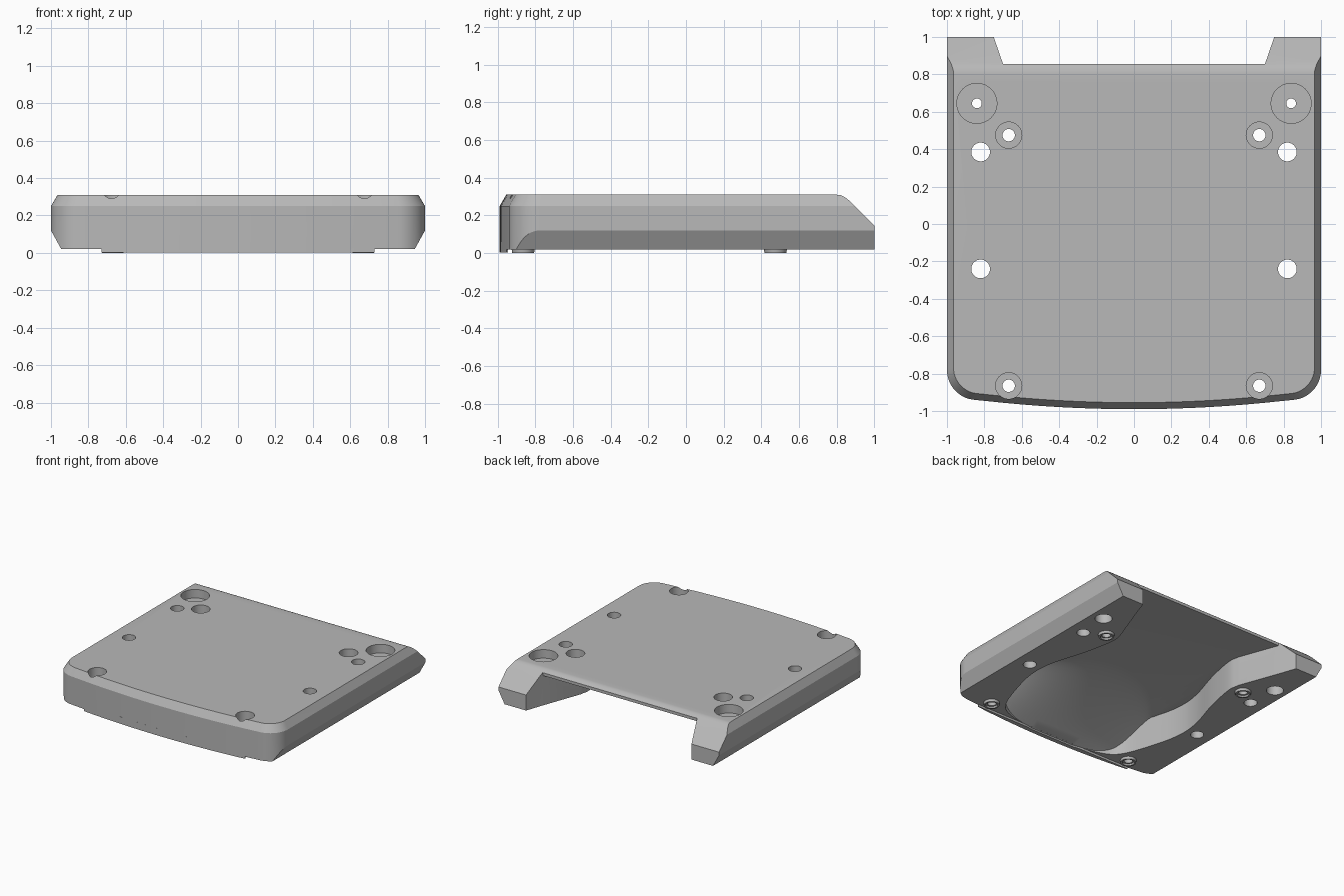
import bpy, bmesh, math
from mathutils import Vector

cube = bpy.data.objects.get("Cube")
if cube:
    bpy.data.objects.remove(cube, do_unlink=True)

grey = bpy.data.materials.new("plain grey")
grey.use_nodes = True
grey.diffuse_color = (0.48, 0.48, 0.48, 1)
grey.node_tree.nodes["Principled BSDF"].inputs["Base Color"].default_value = (0.48, 0.48, 0.48, 1)


def loft(name, rings):
    """Closed solid through equally sized rings of points."""
    bm = bmesh.new()
    loops = [[bm.verts.new(p) for p in ring] for ring in rings]
    n = len(loops[0])
    for a, b in zip(loops, loops[1:]):
        for i in range(n):
            j = (i + 1) % n
            bm.faces.new((a[i], a[j], b[j], b[i]))
    bm.faces.new(loops[0])
    bm.faces.new(loops[-1])
    bmesh.ops.recalc_face_normals(bm, faces=bm.faces)
    mesh = bpy.data.meshes.new(name)
    bm.to_mesh(mesh)
    bm.free()
    mesh.materials.append(grey)
    ob = bpy.data.objects.new(name, mesh)
    bpy.context.collection.objects.link(ob)
    return ob


def prism_z(name, pts, z0, z1):
    return loft(name, [[(x, y, z) for x, y in pts] for z in (z0, z1)])


def prism_y(name, pts, y0, y1):
    return loft(name, [[(x, y, z) for x, z in pts] for y in (y0, y1)])


def disc(name, x, y, r0, r1, z0, z1, n=40):
    ring = [(math.cos(math.tau * i / n), math.sin(math.tau * i / n)) for i in range(n)]
    return loft(name, [[(x + r * c, y + r * s, z) for c, s in ring]
                       for r, z in ((r0, z0), (r1, z1))])


def combine(target, tool, operation):
    mod = target.modifiers.new("combine", 'BOOLEAN')
    mod.operation, mod.solver, mod.object = operation, 'EXACT', tool
    bpy.context.view_layer.objects.active = target
    bpy.ops.object.modifier_apply(modifier=mod.name)
    bpy.data.objects.remove(tool, do_unlink=True)


def spline(pts, steps=6):
    """Smooth curve through the points."""
    p = [Vector(q) for q in pts]
    p = [2 * p[0] - p[1]] + p + [2 * p[-1] - p[-2]]
    out = []
    for a, b, c, d in zip(p, p[1:], p[2:], p[3:]):
        for k in range(steps):
            t = k / steps
            out.append(0.5 * (2 * b + (c - a) * t + (2 * a - 5 * b + 4 * c - d) * t * t
                              + (3 * b - a - 3 * c + d) * t ** 3))
    return [tuple(v) for v in out] + [tuple(p[-2])]


def front_y(x):
    return -0.99 + 0.07 * x * x


def outline(inset):
    """Plan with rounded front corners and a bowed front edge."""
    half, r = 1 - inset, 0.16 - inset * 0.6
    cx = half - r
    cy = front_y(cx) + inset + r
    right = [(half, 1.0)]
    right += [(cx + r * math.cos(a), cy - r * math.sin(a))
              for a in [math.radians(82 * i / 12) for i in range(13)]]
    front = [(cx * (1 - k / 10), front_y(cx * (1 - k / 10)) + inset) for k in range(1, 11)]
    side = right + front
    return side + [(-x, y) for x, y in reversed(side[:-1])]


# Main plate with a bevelled upper rim
plate = loft("base_plate", [[(x, y, z) for x, y in outline(i)]
                            for i, z in ((0, 0.02), (0, 0.25), (0.035, 0.31))])

# Sloped back with a soft upper edge
slope = [(0.8, 0.31), (0.825, 0.307), (0.85, 0.293), (0.875, 0.272), (1.0, 0.147),
         (1.2, 0.147), (1.2, 0.5), (0.8, 0.5)]
combine(plate, loft("back_cutter", [[(x, y, z) for y, z in slope] for x in (-1.2, 1.2)]), 'DIFFERENCE')

# Lower side chamfers
for s in (-1, 1):
    wedge = [(s * 1.011, 0.14), (s * 0.934, 0.0), (s * 1.2, 0.0), (s * 1.2, 0.14)]
    combine(plate, prism_y("side_cutter", wedge, -1.2, 1.2), 'DIFFERENCE')

# Thin lip under the front edge
arc = [(0.73 * k / 10, front_y(0.73 * k / 10)) for k in range(-10, 11)]
lip = prism_z("front_lip", arc + [(0.73, -0.945), (-0.73, -0.945)], 0.003, 0.06)
combine(plate, lip, 'UNION')

# Short feet around the screw holes
screws = [(s * 0.67, y) for s in (-1, 1) for y in (0.475, -0.865)]
for x, y in screws:
    combine(plate, disc("screw_foot", x, y, 0.058, 0.066, 0.0, 0.05), 'UNION')

# Underside pocket: wavy walls in plan
wall = [(0.785, 1.1), (0.75, 1.0), (0.70, 0.855)]
wall += spline([(0.58, 0.53), (0.57, 0.42), (0.62, 0.17), (0.70, -0.1), (0.72, -0.3),
                (0.68, -0.52), (0.57, -0.82), (0.42, -0.92), (0.2, -0.953)])
pocket = prism_z("pocket_cutter", wall + [(-x, y) for x, y in reversed(wall)], -0.2, 0.6)

# Underside pocket: flat roof falling in a rounded scoop to the front lip
ROOF = 0.265
sections = []
for k in range(-16, 17):
    x = 0.85 * k / 16
    start = -0.15 - 1.0 * x * x
    end = -0.955
    run = [(start + (end - start) * t, ROOF - (ROOF - 0.015) * t ** 1.5)
           for t in [i / 10 for i in range(11)]]
    profile = [(1.3, -0.1), (1.3, 0.5), (0.855, 0.5), (0.855, ROOF)] + run + [(end, -0.1)]
    sections.append([(x, y, z) for y, z in profile])
combine(pocket, loft("scoop_cutter", sections), 'INTERSECT')
combine(plate, pocket, 'DIFFERENCE')

# Counterbored screw holes through the feet
for x, y in screws:
    combine(plate, disc("bore", x, y, 0.07, 0.07, 0.2, 0.5), 'DIFFERENCE')
    combine(plate, disc("hole", x, y, 0.033, 0.033, -0.1, 0.4), 'DIFFERENCE')
    combine(plate, disc("recess", x, y, 0.045, 0.045, -0.1, 0.015), 'DIFFERENCE')

for s in (-1, 1):
    # Large shallow recesses with a pin hole
    x, y = s * 0.84, 0.645
    for r, z0, z1 in ((0.107, 0.24, 0.5), (0.065, -0.1, 0.12), (0.026, -0.1, 0.4)):
        combine(plate, disc("recess", x, y, r, r, z0, z1), 'DIFFERENCE')
    # Plain through holes
    for y in (0.385, -0.24):
        combine(plate, disc("hole", s * 0.82, y, 0.05, 0.05, -0.1, 0.5), 'DIFFERENCE')

bpy.ops.object.select_all(action='DESELECT')
plate.select_set(True)
bpy.context.view_layer.objects.active = plate
bpy.ops.object.shade_smooth_by_angle(angle=math.radians(25))
